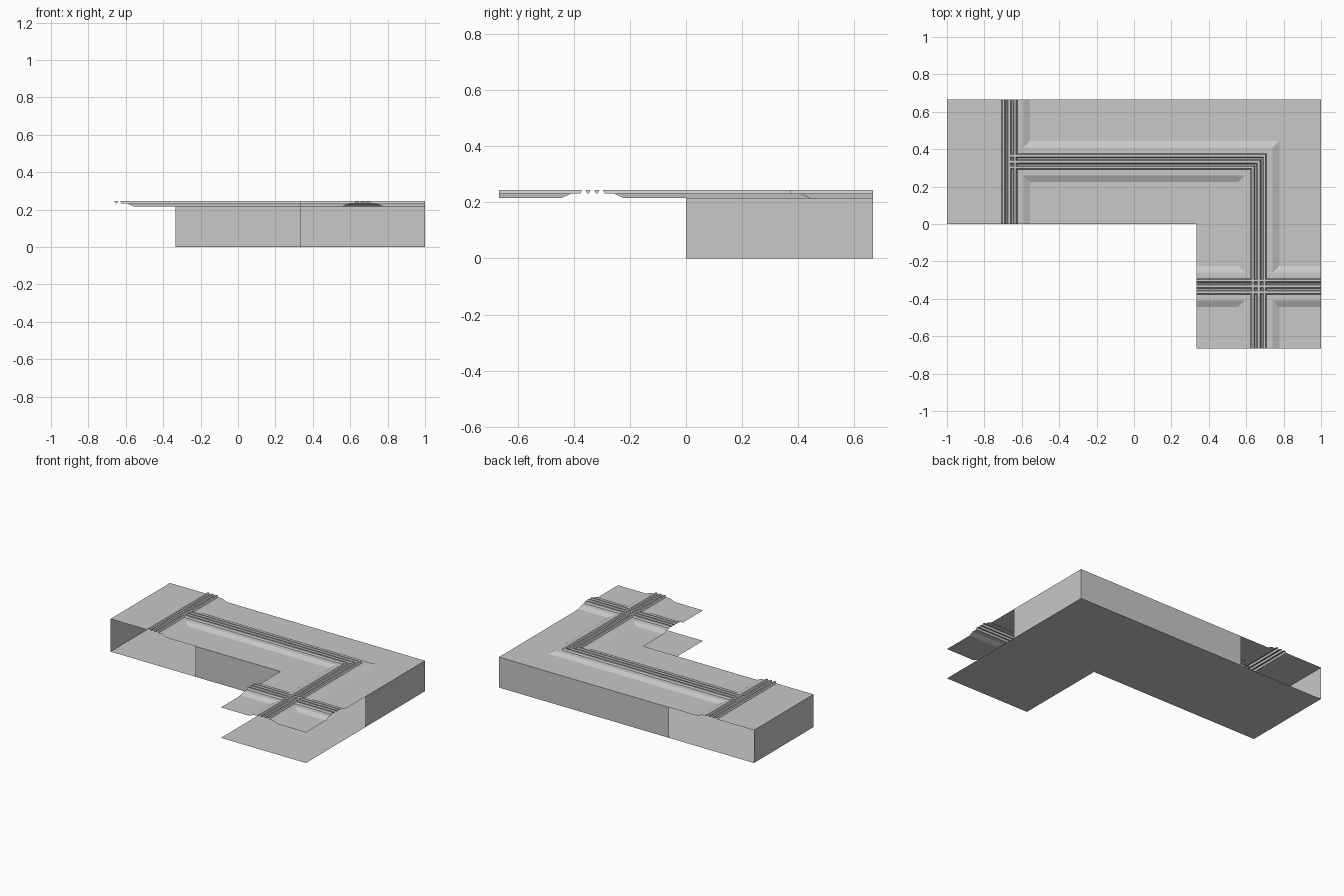
import bpy, bmesh

if "Cube" in bpy.data.objects:
    bpy.data.objects.remove(bpy.data.objects["Cube"])

T = 1 / 3
BASE, PLATEAU, RIDGE = 0.216, 0.232, 0.245
RIDGES = (-0.031, 0.0, 0.031)

grey = bpy.data.materials.new("plain grey")
grey.diffuse_color = (0.58, 0.58, 0.58, 1)
grey.use_nodes = True
grey.node_tree.nodes["Principled BSDF"].inputs["Base Color"].default_value = grey.diffuse_color


def ramp(d, inner, outer):
    """1 inside inner, 0 outside outer, straight slope between."""
    return max(0.0, min(1.0, (outer - d) / (outer - inner)))


def profile(s, flat_left=False):
    """Cross-section of the raised path with three small ridges."""
    bank = 1.0 if flat_left and s < 0 else ramp(abs(s), 0.075, 0.11)
    z = BASE + (PLATEAU - BASE) * bank
    for c in RIDGES:
        z += (RIDGE - PLATEAU) * ramp(abs(s - c), 0.006, 0.012)
    return z


def height(x, y):
    hs = [BASE]
    if x < 0:
        hs.append(profile(x + 2 * T, True))          # end path, flat to the left
    if x > -2 * T - 1e-4 and y > -0.0001:
        hs.append(profile(max(x - 2 * T, y - T)))    # path with square bend
    if y <= 0.0001 and x > T - 1e-4:
        hs.append(profile(x - 2 * T))                # path leading to the front
        hs.append(profile(y + T))                    # crossing path
    return max(hs)


def inside(x, y):
    return y > 0 or x > T


def finish(name, bm):
    me = bpy.data.meshes.new(name)
    bm.to_mesh(me)
    bm.free()
    me.materials.append(grey)
    ob = bpy.data.objects.new(name, me)
    bpy.context.collection.objects.link(ob)
    return ob


# Grid lines wherever the path profile bends
offs = [-0.11, -0.075, 0.075, 0.11]
offs += [c + d for c in RIDGES for d in (-0.012, -0.006, 0.006, 0.012)]
xs = sorted([-1, -T, T, 1] + [c + o for c in (-2 * T, 2 * T) for o in offs] + [-2 * T, 2 * T])
ys = sorted([-2 * T, 0, 2 * T] + [c + o for c in (-T, T) for o in offs] + [-T, T])

# Top sheet with raised paths
bm = bmesh.new()
verts = {}


def vert(i, j):
    if (i, j) not in verts:
        verts[i, j] = bm.verts.new((xs[i], ys[j], height(xs[i], ys[j])))
    return verts[i, j]


for i in range(len(xs) - 1):
    for j in range(len(ys) - 1):
        mx, my = (xs[i] + xs[i + 1]) / 2, (ys[j] + ys[j + 1]) / 2
        if not inside(mx, my):
            continue
        a, b, c, d = vert(i, j), vert(i + 1, j), vert(i + 1, j + 1), vert(i, j + 1)
        ac, bd = (a.co.z + c.co.z) / 2, (b.co.z + d.co.z) / 2
        if abs(ac - bd) < 1e-6:
            bm.faces.new((a, b, c, d))
        elif abs(ac - height(mx, my)) <= abs(bd - height(mx, my)):
            bm.faces.new((a, b, c))
            bm.faces.new((a, c, d))
        else:
            bm.faces.new((a, b, d))
            bm.faces.new((b, c, d))
finish("top_sheet", bm)

# Floor, an L of three rectangles, facing down
bm = bmesh.new()
pts = [(-1, 0), (-1, 2 * T), (1, 2 * T), (1, -2 * T), (T, -2 * T), (T, 0)]
bm.faces.new([bm.verts.new((x, y, 0)) for x, y in pts])
finish("floor", bm)


# Side walls; the left tile's ends and the front tile stay open
def wall(name, p, q, top):
    bm = bmesh.new()
    bm.faces.new([bm.verts.new(v) for v in
                  ((*p, 0), (*q, 0), (*q, top), (*p, top))])
    finish(name, bm)


wall("left_wall", (-1, 2 * T), (-1, 0), PLATEAU)
wall("front_wall", (-T, 0), (T, 0), BASE)
wall("right_wall", (1, 0), (1, 2 * T), BASE)
wall("back_wall_right", (1, 2 * T), (T, 2 * T), BASE)
wall("back_wall_middle", (T, 2 * T), (-T, 2 * T), BASE)
